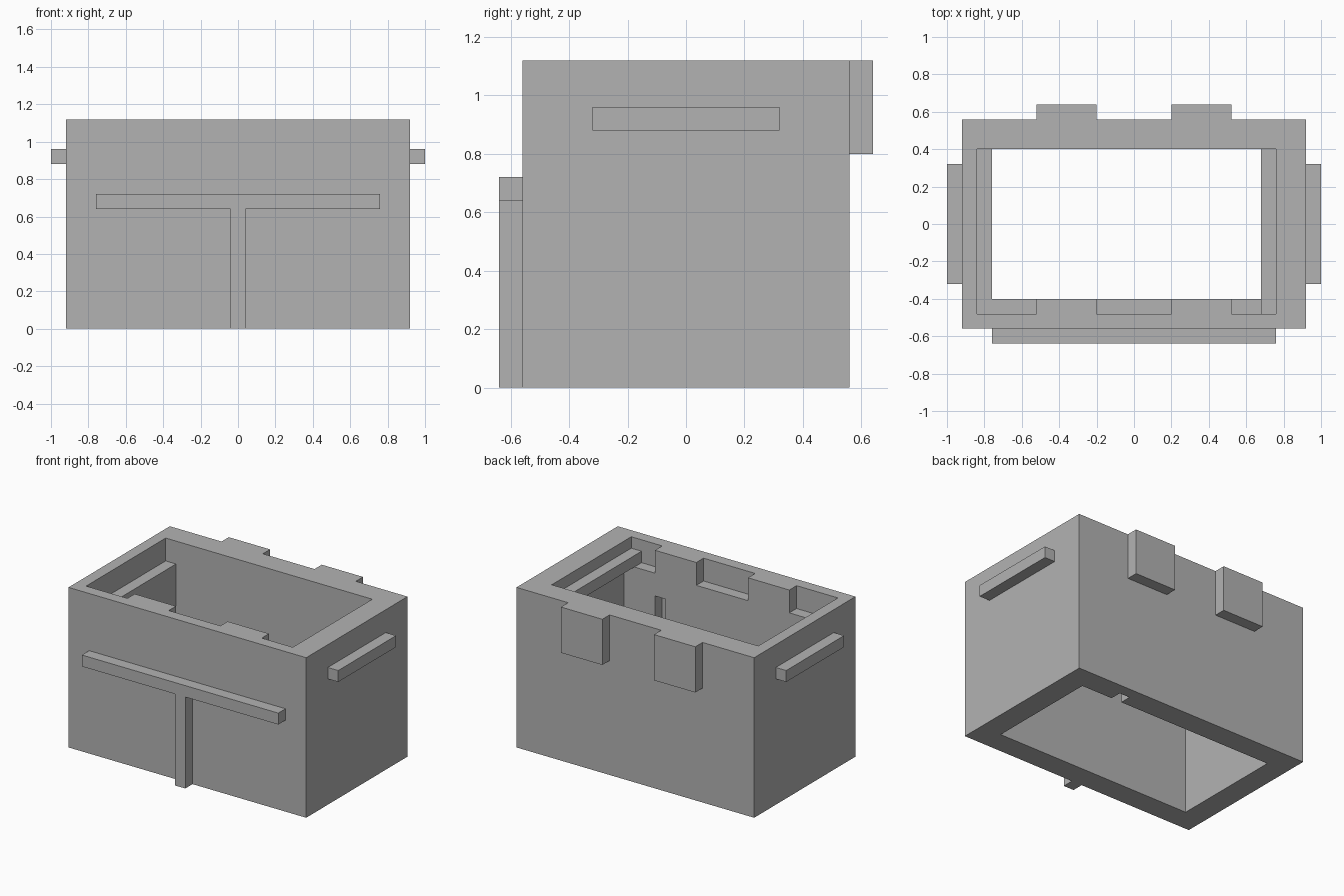
import bpy

if "Cube" in bpy.data.objects:
    bpy.data.objects.remove(bpy.data.objects["Cube"], do_unlink=True)

grey = bpy.data.materials.new("plain grey")
grey.use_nodes = True
grey.diffuse_color = (0.45, 0.45, 0.45, 1)
for node in grey.node_tree.nodes:
    if node.type == 'BSDF_PRINCIPLED':
        node.inputs["Base Color"].default_value = grey.diffuse_color


def box(name, x, y, z):
    """Box spanning the given (low, high) range on each axis."""
    bpy.ops.mesh.primitive_cube_add(size=1)
    obj = bpy.context.object
    obj.name = name
    spans = (x, y, z)
    for v in obj.data.vertices:
        v.co = [s[0] if c < 0 else s[1] for c, s in zip(v.co, spans)]
    obj.data.materials.append(grey)
    return obj


def cut(target, x, y, z):
    """Remove a box-shaped volume from the target."""
    cutter = box("cutter", x, y, z)
    cutter.hide_render = True
    mod = target.modifiers.new("cut", 'BOOLEAN')
    mod.operation = 'DIFFERENCE'
    mod.solver = 'EXACT'
    mod.object = cutter
    bpy.context.view_layer.objects.active = target
    bpy.ops.object.modifier_apply(modifier=mod.name)
    bpy.data.objects.remove(cutter, do_unlink=True)


# Bottomless body
body = box("body", (-0.92, 0.92), (-0.56, 0.56), (0, 1.12))
cut(body, (-0.76, 0.76), (-0.4, 0.4), (-0.1, 1.3))

# Step on the left-hand wall and notches along the front rim
rim = (0.96, 1.3)
cut(body, (-0.84, -0.7), (-0.48, 0.4), rim)
for x in ((-0.8, -0.52), (-0.2, 0.2), (0.52, 0.76)):
    cut(body, x, (-0.48, -0.3), rim)

# Grooves inside the front and back walls
cut(body, (0.44, 0.52), (-0.48, -0.3), (0.32, 0.8))
cut(body, (0.44, 0.52), (0.3, 0.48), (-0.1, 0.64))

# Inner side rail
box("inner_rail", (0.68, 0.76), (-0.48, 0.4), (0.96, 1.04))

# Side rails and back tabs, mirrored
for name, s in (("left", 1), ("right", -1)):
    box(name + "_side_rail", sorted((0.92 * s, s)), (-0.32, 0.32), (0.88, 0.96))
    box(name + "_back_tab", sorted((0.2 * s, 0.52 * s)), (0.56, 0.64), (0.8, 1.12))

# T-shaped ridge on the front
box("front_crossbar", (-0.76, 0.76), (-0.64, -0.56), (0.64, 0.72))
box("front_upright", (-0.04, 0.04), (-0.64, -0.56), (0, 0.64))
